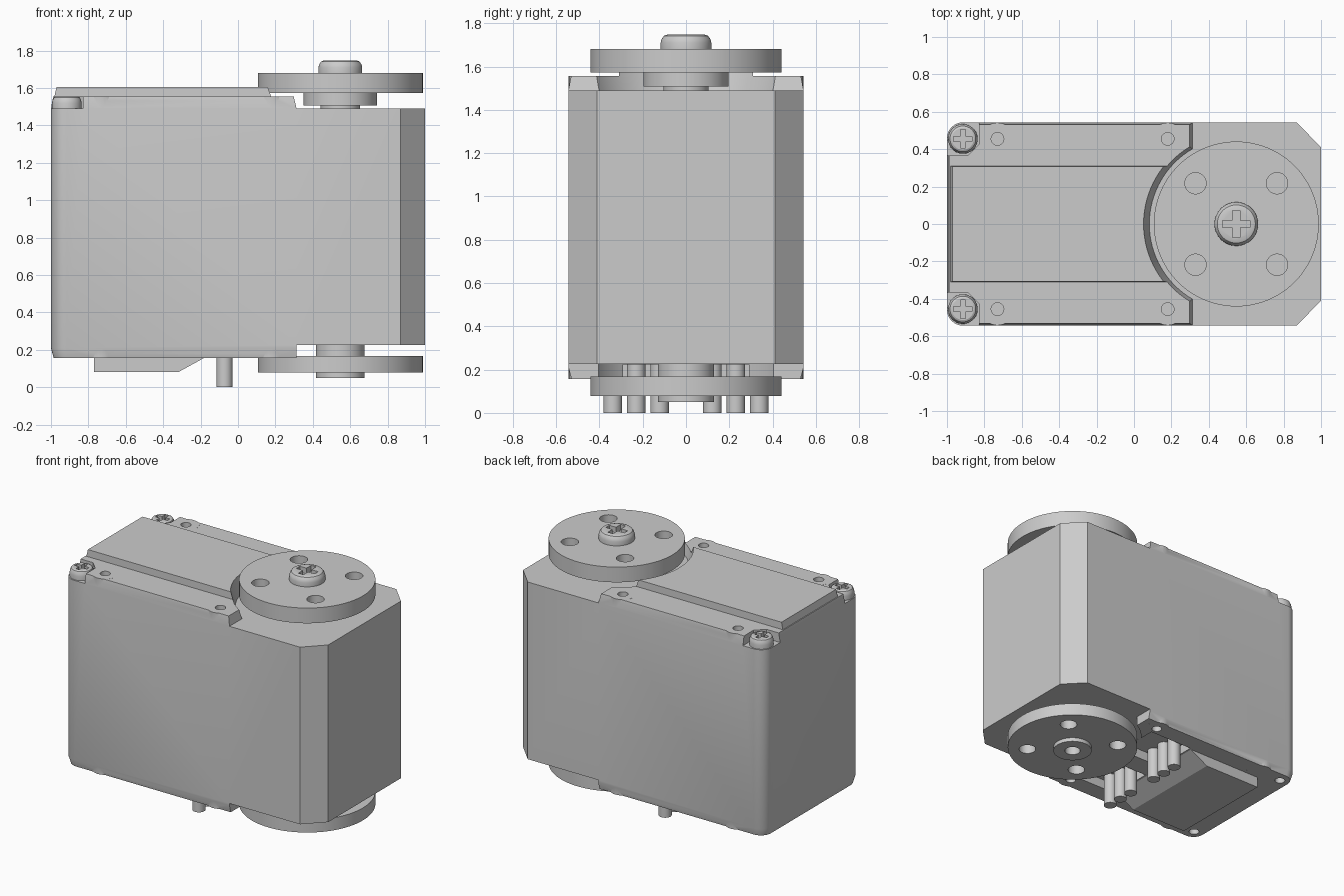
import bpy, bmesh, math

if "Cube" in bpy.data.objects:
    bpy.data.objects.remove(bpy.data.objects["Cube"])

AX = 0.547          # output shaft x position
W = 0.543           # half width of the case


def loft(name, sections):
    """Closed solid through a stack of (outline, z) sections."""
    bm = bmesh.new()
    rings = [[bm.verts.new((x, y, z)) for x, y in pts] for pts, z in sections]
    n = len(rings[0])
    bm.faces.new(rings[0][::-1])
    bm.faces.new(rings[-1])
    for a, b in zip(rings, rings[1:]):
        for i in range(n):
            j = (i + 1) % n
            bm.faces.new((a[i], a[j], b[j], b[i]))
    bmesh.ops.recalc_face_normals(bm, faces=bm.faces)
    me = bpy.data.meshes.new(name)
    bm.to_mesh(me)
    bm.free()
    ob = bpy.data.objects.new(name, me)
    bpy.context.collection.objects.link(ob)
    return ob


def ring(cx, cy, r, n=48):
    return [(cx + r * math.cos(2 * math.pi * i / n),
             cy + r * math.sin(2 * math.pi * i / n)) for i in range(n)]


def turned(name, cx, cy, profile, n=48):
    return loft(name, [(ring(cx, cy, r, n), z) for r, z in profile])


def rect(x0, x1, y0, y1):
    return [(x0, y0), (x1, y0), (x1, y1), (x0, y1)]


def box(name, x0, x1, y0, y1, z0, z1):
    r = rect(x0, x1, y0, y1)
    return loft(name, [(r, z0), (r, z1)])


def combine(ob, tools, op='DIFFERENCE'):
    bpy.context.view_layer.objects.active = ob
    for t in tools:
        m = ob.modifiers.new('bool', 'BOOLEAN')
        m.operation, m.object, m.solver = op, t, 'EXACT'
        bpy.ops.object.modifier_apply(modifier=m.name)
        bpy.data.objects.remove(t)


def case_outline(d):
    """Rounded left corners, chamfered right corners, inset by d."""
    r, x0, w = 0.085 - d / 2, -1 + d, W - d
    pts = [(0.87, -w), (1, -0.41), (1, 0.41), (0.87, w)]
    for cy, a0 in ((w - r, 90), (-w + r, 180)):
        for i in range(9):
            a = math.radians(a0 + 90 * i / 8)
            pts.append((x0 + r + r * math.cos(a), cy + r * math.sin(a)))
    return pts


# Case with slightly drawn-in top and bottom caps
case = loft("case", [(case_outline(0.014), 0.157), (case_outline(0), 0.21),
                     (case_outline(0), 1.49), (case_outline(0.012), 1.555)])

# Raised lid panel, bottom pad and bosses around the rail holes
adds = [loft("lid", [(rect(-0.985, 0.3, -0.31, 0.31), 1.54),
                     (rect(-0.97, 0.3, -0.308, 0.308), 1.605)]),
        loft("pad", [(rect(-0.77, -0.32, -0.39, 0.39), 0.08),
                     (rect(-0.77, -0.18, -0.39, 0.39), 0.157),
                     (rect(-0.77, -0.18, -0.39, 0.39), 0.18)])]
for s in (1, -1):
    for x in (-0.73, 0.18):
        adds.append(turned("boss", x, s * 0.455, [(0.087, 1.45), (0.087, 1.5551)], 32))
        adds.append(turned("boss", x, s * 0.455, [(0.087, 0.1569), (0.087, 0.25)], 32))
combine(case, adds, 'UNION')

# Step down around the shaft at both ends
cuts = [loft("step_top", [(rect(0.313, 1.2, -0.8, 0.8), 1.49),
                          (rect(0.293, 1.2, -0.8, 0.8), 1.575)]),
        turned("round_top", AX, 0, [(0.465, 1.49), (0.5, 1.62)], 96),
        box("step_low", 0.313, 1.2, -0.8, 0.8, 0.05, 0.225),
        turned("round_low", AX, 0, [(0.468, 0.05), (0.468, 0.225)], 96)]
for s in (1, -1):
    # Screw pockets, connector recesses, rail holes
    pocket = [(x, s * y) for x, y in ((-1.1, 0.365), (-0.89, 0.365), (-0.83, 0.425),
                                      (-0.83, 0.7), (-1.1, 0.7))]
    cuts.append(loft("pocket", [(pocket, 1.49), (pocket, 1.7)]))
    y0, y1 = sorted((s * 0.075, s * 0.4))
    cuts.append(box("recess", -0.165, 0.18, y0, y1, 0.05, 0.2245))
    for x in (-0.73, 0.18):
        cuts.append(turned("hole", x, s * 0.455, [(0.034, 1.51), (0.034, 1.7)], 24))
    for x in (-0.915, 0.18):
        cuts.append(turned("hole", x, s * 0.455, [(0.034, 0.05), (0.034, 0.205)], 24))
combine(case, cuts)
parts = [case]


def drill(ob, z0, z1):
    k = 0.218
    combine(ob, [turned("drill", AX + a * k, b * k, [(0.057, z0), (0.057, z1)], 32)
                 for a in (1, -1) for b in (1, -1)])


# Output horn on top, idler horn below
horn = turned("output_horn", AX, 0, [(0.105, 1.485), (0.105, 1.507), (0.197, 1.507), (0.197, 1.572),
                                     (0.441, 1.572), (0.441, 1.681)], 96)
drill(horn, 1.5, 1.8)
idler = turned("idler_horn", AX, 0, [(0.13, 0.05), (0.13, 0.078), (0.441, 0.078), (0.441, 0.167),
                                     (0.13, 0.167), (0.13, 0.23)], 96)
drill(idler, 0, 0.2)
combine(idler, [turned("bore", AX, 0, [(0.052, 0), (0.052, 0.16)], 32)])
parts += [horn, idler]


def screw(name, x, y, r, z0, z1):
    """Pan-head screw with a cross recess."""
    h = z1 - z0
    ob = turned(name, x, y, [(r, z0), (r, z0 + 0.45 * h), (r * 0.96, z0 + 0.7 * h),
                             (r * 0.87, z0 + 0.92 * h), (r * 0.74, z1)])
    a, b, d = r * 0.62, r * 0.17, z1 - 0.6 * h
    cross = [(x + u, y + v) for u, v in ((a, -b), (a, b), (b, b), (b, a), (-b, a), (-b, b), (-a, b),
                                         (-a, -b), (-b, -b), (-b, -a), (b, -a), (b, -b))]
    combine(ob, [loft("cross", [(cross, d), (cross, z1 + 0.1)])])
    parts.append(ob)


screw("horn_screw", AX, 0, 0.117, 1.68, 1.747)
for s, side in ((-1, "front"), (1, "back")):
    screw(f"case_screw_{side}", -0.915, s * 0.455, 0.079, 1.489, 1.555)
    # Three connector pins per side
    for i, y in enumerate((0.122, 0.23, 0.338)):
        parts.append(turned(f"pin_{side}_{i + 1}", -0.072, s * y, [(0.043, 0), (0.043, 0.23)], 32))

# Smooth round surfaces, keep hard edges
bpy.ops.object.select_all(action='DESELECT')
for ob in parts:
    ob.select_set(True)
bpy.context.view_layer.objects.active = case
bpy.ops.object.shade_smooth_by_angle(angle=math.radians(25))
